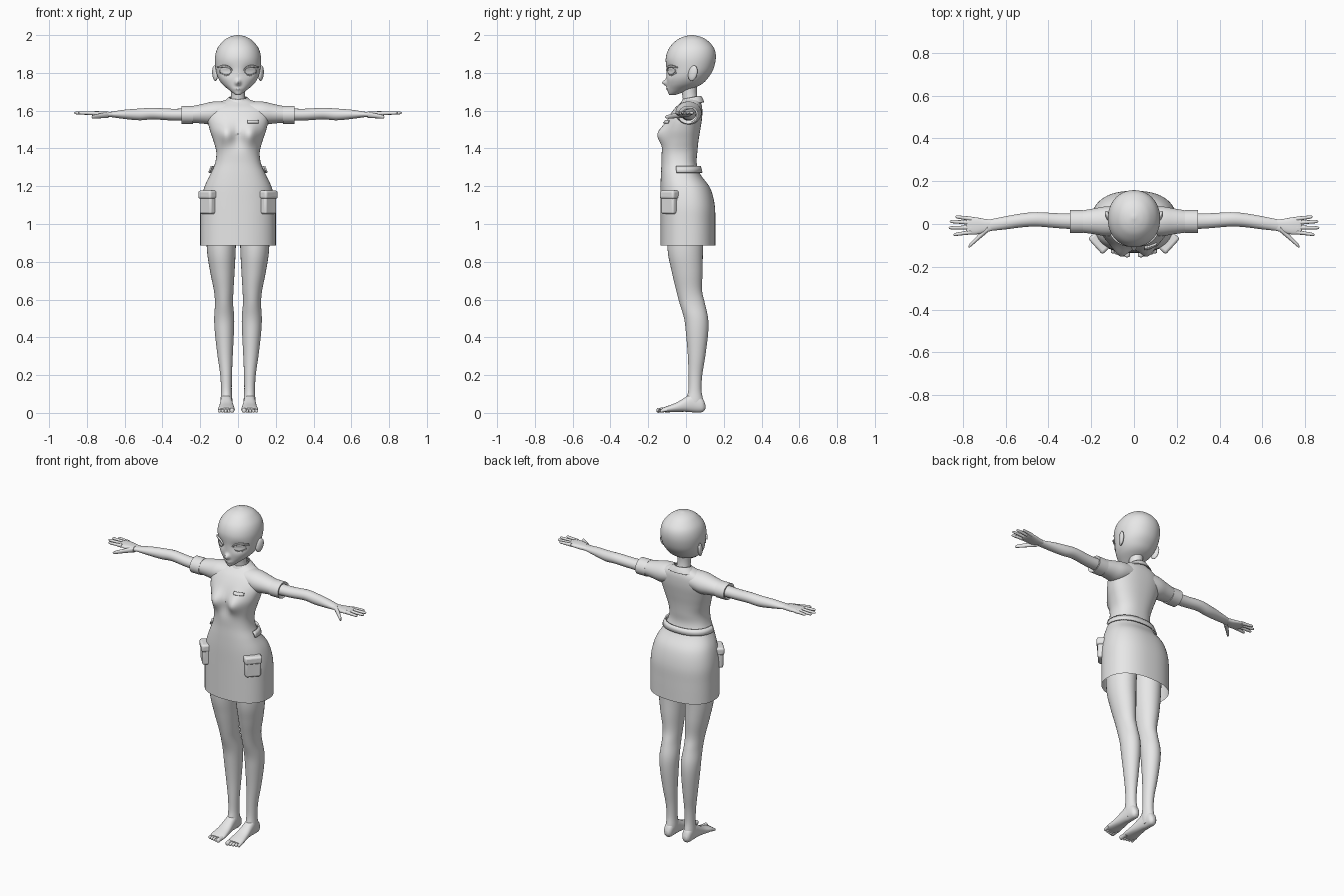
import bpy, math
from mathutils import Vector
from mathutils.bvhtree import BVHTree

cube = bpy.data.objects.get("Cube")
if cube:
    bpy.data.objects.remove(cube)

grey = bpy.data.materials.new("plain_grey")
grey.use_nodes = True
grey.diffuse_color = (0.8, 0.8, 0.8, 1)
grey.node_tree.nodes["Principled BSDF"].inputs["Base Color"].default_value = grey.diffuse_color


def finish(obj, mirror=False, solid=0.0, angle=50):
    """Material, smooth shading, optional thickness and left/right mirroring."""
    obj.data.materials.append(grey)
    bpy.ops.object.select_all(action='DESELECT')
    obj.select_set(True)
    bpy.context.view_layer.objects.active = obj
    bpy.ops.object.shade_smooth_by_angle(angle=math.radians(angle))
    if solid:
        mod = obj.modifiers.new("thickness", 'SOLIDIFY')
        mod.thickness = solid
        mod.offset = 1
    if mirror:
        mod = obj.modifiers.new("mirror", 'MIRROR')
        mod.use_mirror_merge = False
    return obj


def make(name, verts, faces, **kw):
    mesh = bpy.data.meshes.new(name)
    mesh.from_pydata(verts, [], faces)
    mesh.update()
    obj = bpy.data.objects.new(name, mesh)
    bpy.context.collection.objects.link(obj)
    return finish(obj, **kw)


def spline(rows, steps):
    """Smooth curve through the rows, column by column."""
    out = []
    for i in range(len(rows) - 1):
        quad = (rows[max(i - 1, 0)], rows[i], rows[i + 1], rows[min(i + 2, len(rows) - 1)])
        for s in range(steps):
            t = s / steps
            out.append([b + t * ((c - a) + t * (2*a - 5*b + 4*c - d + t * (3*b - a - 3*c + d))) / 2
                        for a, b, c, d in zip(*quad)])
    return out + [list(rows[-1])]


def loft(name, axis, rows, steps=5, segs=32, power=2.0, caps=True, warp=None, keep=None, **kw):
    """Skin rings (position, a_min, a_max, b_min, b_max) stacked along an axis."""
    rings = spline(rows, steps) if steps > 1 else rows
    place = {'x': lambda t, a, b: (t, a, b),
             'y': lambda t, a, b: (a, t, b),
             'z': lambda t, a, b: (a, b, t)}[axis]

    def bulge(v):
        return math.copysign(abs(v) ** (2 / power), v)
    verts, faces = [], []
    for t, a0, a1, b0, b1 in rings:
        for k in range(segs):
            ang = math.tau * k / segs
            co = place(t, (a0 + a1) / 2 + (a1 - a0) / 2 * bulge(math.cos(ang)),
                       (b0 + b1) / 2 + (b1 - b0) / 2 * bulge(math.sin(ang)))
            verts.append(warp(*co) if warp else co)
    up = 1 if (rings[-1][0] > rings[0][0]) != (axis == 'y') else -1
    for r in range(len(rings) - 1):
        for k in range(segs):
            n = (k + 1) % segs
            quad = [r*segs + k, r*segs + n, (r + 1)*segs + n, (r + 1)*segs + k]
            if keep is None or all(keep(verts[i]) for i in quad):
                faces.append(quad[::up])
    if caps:
        faces.append(list(range(segs))[::-up])
        faces.append([(len(rings) - 1)*segs + k for k in range(segs)][::up])
    return make(name, verts, faces, **kw)


def sym(rows):
    return [(z, -w, w, front, back) for z, w, front, back in rows]


def bump(u, v):
    return math.exp(-u*u - v*v)


def decal(name, target, rows, thick, mirror):
    """Thin plate laid on the front of a part: rows of (x, z, half height)."""
    tree = BVHTree.FromPolygons([v.co for v in target.data.vertices],
                                [p.vertices for p in target.data.polygons])
    verts, faces, across = [], [], 5
    pts = spline(rows, 6)
    for x, z, h in pts:
        for j in range(across):
            zz = z + h * (2*j / (across - 1) - 1)
            hit = tree.ray_cast(Vector((x, -1, zz)), Vector((0, 1, 0)))[0]
            verts.append((x, hit.y - 0.001 if hit else 0, zz))
    for i in range(len(pts) - 1):
        for j in range(across - 1):
            k = i*across + j
            faces.append((k, k + across, k + across + 1, k + 1))
    return make(name, verts, faces, mirror=mirror, solid=thick)


def box(name, loc, size, turn, bevel):
    bpy.ops.mesh.primitive_cube_add(size=1, location=loc, rotation=(0, 0, math.radians(turn)))
    obj = bpy.context.object
    obj.name = name
    obj.scale = size
    bpy.ops.object.transform_apply(location=True, rotation=True, scale=True)
    mod = obj.modifiers.new("bevel", 'BEVEL')
    mod.width, mod.segments = bevel, 3
    return finish(obj, mirror=True)


# Dress with bust, open at the hem
def bust(x, y, z):
    if y < 0:
        y -= 0.043 * bump((abs(x) - 0.063) / 0.042, (z - 1.47) / 0.055) * min(1, -y / 0.06)
    return x, y, z


dress = loft("dress", 'z', sym([
    (.885, .2, -.135, .155), (1, .2, -.135, .155), (1.1, .198, -.135, .152),
    (1.19, .18, -.135, .128), (1.26, .148, -.133, .078), (1.32, .122, -.13, .057),
    (1.38, .115, -.128, .06), (1.44, .13, -.116, .066), (1.5, .15, -.114, .076),
    (1.56, .162, -.094, .085), (1.61, .15, -.062, .086), (1.64, .11, -.03, .08),
    (1.663, .05, -.005, .07)]), segs=64, power=2.35, caps=False, warp=bust)

# Back belt, pockets and name plate
loft("back_belt", 'z', sym([(1.27, .15, -.15, .08), (1.305, .136, -.15, .071)]), steps=1,
     segs=64, power=2.3, caps=False, keep=lambda v: v[1] > -.055, solid=.008)
box("pocket", (.16, -.087, 1.11), (.09, .045, .115), 48, .012)
box("pocket_flap", (.161, -.087, 1.155), (.1, .056, .045), 48, .012)
decal("name_plate", dress, [(.05, 1.539, .008), (.105, 1.539, .008)], .008, False)

# Collar, raised toward the back
loft("collar", 'z', sym([(1.632, .086, -.035, .092), (1.648, .068, -.024, .086),
                         (1.668, .045, -.014, .076)]), caps=False, solid=.005,
     warp=lambda x, y, z: (x, y, z + .2 * (y - .035)))

# Neck
loft("neck", 'z', sym([(1.61, .046, -.012, .078), (1.67, .038, -.018, .06),
                       (1.72, .039, -.026, .058), (1.78, .045, -.03, .07)]))


# Head with nose, eye sockets and lips
def face(x, y, z):
    if y < 0:
        y -= .026 * bump(x / .013, (z - 1.748) / .016)
        y -= .006 * bump(x / .02, (z - 1.716) / .01)
        y += .012 * bump((abs(x) - .06) / .032, (z - 1.808) / .028)
    return x, y, z


head = loft("head", 'z', sym([
    (1.682, .008, -.086, -.06), (1.69, .022, -.093, -.035), (1.71, .048, -.097, .02),
    (1.74, .083, -.1, .083), (1.775, .106, -.103, .118), (1.82, .118, -.104, .145),
    (1.88, .122, -.107, .158), (1.93, .109, -.09, .149), (1.97, .077, -.054, .115),
    (1.99, .045, -.018, .08), (2, .008, .023, .039)]), steps=8, segs=96, power=2.1, warp=face)

# Ears
bpy.ops.mesh.primitive_uv_sphere_add(segments=24, ring_count=14, location=(.122, .036, 1.798),
                                     rotation=(math.radians(-15), 0, math.radians(-22)))
ear = bpy.context.object
ear.name = "ear"
ear.scale = (.012, .025, .042)
bpy.ops.object.transform_apply(location=True, rotation=True, scale=True)
finish(ear, mirror=True)

# Eyes, lashes and mouth
decal("eye", head, [(.034, 1.806, .002), (.048, 1.81, .018), (.07, 1.811, .021),
                    (.094, 1.812, .004)], .004, True)
decal("upper_lash", head, [(.028, 1.814, .002), (.048, 1.832, .004), (.078, 1.837, .005),
                           (.104, 1.83, .003)], .009, True)
decal("lower_lash", head, [(.045, 1.79, .001), (.07, 1.786, .002), (.095, 1.8, .002)], .004, True)
decal("mouth", head, [(-.018, 1.717, .001), (0, 1.715, .002), (.018, 1.717, .001)], .002, False)

# Sleeves and cuffs
loft("sleeve", 'x', [(.06, -.05, .08, 1.545, 1.65), (.13, -.056, .082, 1.527, 1.648),
                     (.19, -.047, .072, 1.532, 1.635), (.26, -.038, .06, 1.538, 1.62)], mirror=True)
loft("cuff", 'x', [(.238, -.02, .045, 1.55, 1.6), (.238, -.042, .065, 1.53, 1.626),
                   (.3, -.042, .065, 1.53, 1.626), (.3, -.034, .057, 1.537, 1.619),
                   (.285, -.02, .045, 1.55, 1.6)], steps=1, mirror=True)

# Arms and palms
loft("arm", 'x', [(.25, -.026, .05, 1.547, 1.612), (.35, -.02, .05, 1.548, 1.61),
                  (.45, -.012, .055, 1.554, 1.615), (.52, -.015, .05, 1.549, 1.611),
                  (.6, -.025, .036, 1.556, 1.605), (.68, -.033, .02, 1.567, 1.593)], mirror=True)
loft("palm", 'x', [(.66, -.03, .02, 1.568, 1.593), (.7, -.041, .024, 1.566, 1.595),
                   (.74, -.049, .031, 1.571, 1.597), (.775, -.047, .032, 1.576, 1.596),
                   (.785, -.04, .026, 1.58, 1.592)], power=2.5, mirror=True)


def digit(name, axis, start, end, r0, r1):
    """Tapered finger or toe with a rounded tip."""
    i = 'xyz'.index(axis)
    rows = []
    for t, k in ((0, 1), (.45, .95), (.85, 1), (.96, .75), (1, .2)):
        p = [s + (e - s) * t for s, e in zip(start, end)]
        r = (r0 + (r1 - r0) * t) * k
        a, b = p[:i] + p[i + 1:]
        rows.append((p[i], a - r, a + r, b - r, b + r))
    loft(name, axis, rows, steps=3, segs=12, mirror=True)


# Fingers and thumb
for name, y0, x1, y1 in (("index", -.038, .845, -.05), ("middle", -.016, .867, -.018),
                         ("ring", .006, .862, .012), ("little", .024, .835, .034)):
    digit(name + "_finger", 'x', (.76, y0, 1.586), (x1, y1, 1.588), .011, .007)
digit("thumb", 'x', (.685, -.022, 1.579), (.775, -.107, 1.566), .018, .009)

# Legs
loft("leg", 'z', [
    (1.08, .005, .17, -.1, .1), (.87, .012, .165, -.098, .09), (.75, .018, .148, -.076, .088),
    (.65, .024, .128, -.052, .085), (.58, .026, .122, -.034, .1), (.5, .02, .126, -.01, .117),
    (.42, .022, .122, 0, .117), (.3, .028, .108, .01, .102), (.2, .032, .094, .013, .086),
    (.12, .033, .09, .012, .082), (.06, .03, .092, 0, .092), (.02, .036, .086, .01, .088)],
    mirror=True)

# Feet and toes
loft("foot", 'y', [(.102, .05, .074, .02, .045), (.085, .036, .088, .004, .08),
                   (.04, .032, .092, .003, .105), (0, .028, .095, .006, .085),
                   (-.05, .022, .1, .005, .055), (-.1, .017, .106, .003, .036),
                   (-.128, .021, .102, .005, .025)], power=2.3, mirror=True)
for i, name in enumerate(("big", "second", "third", "fourth", "small")):
    x = .032 + .0165 * i
    r = .013 if i == 0 else .009
    digit(name + "_toe", 'y', (x, -.1, .017), (x, -.156 + .0045 * i, r), r, r)
